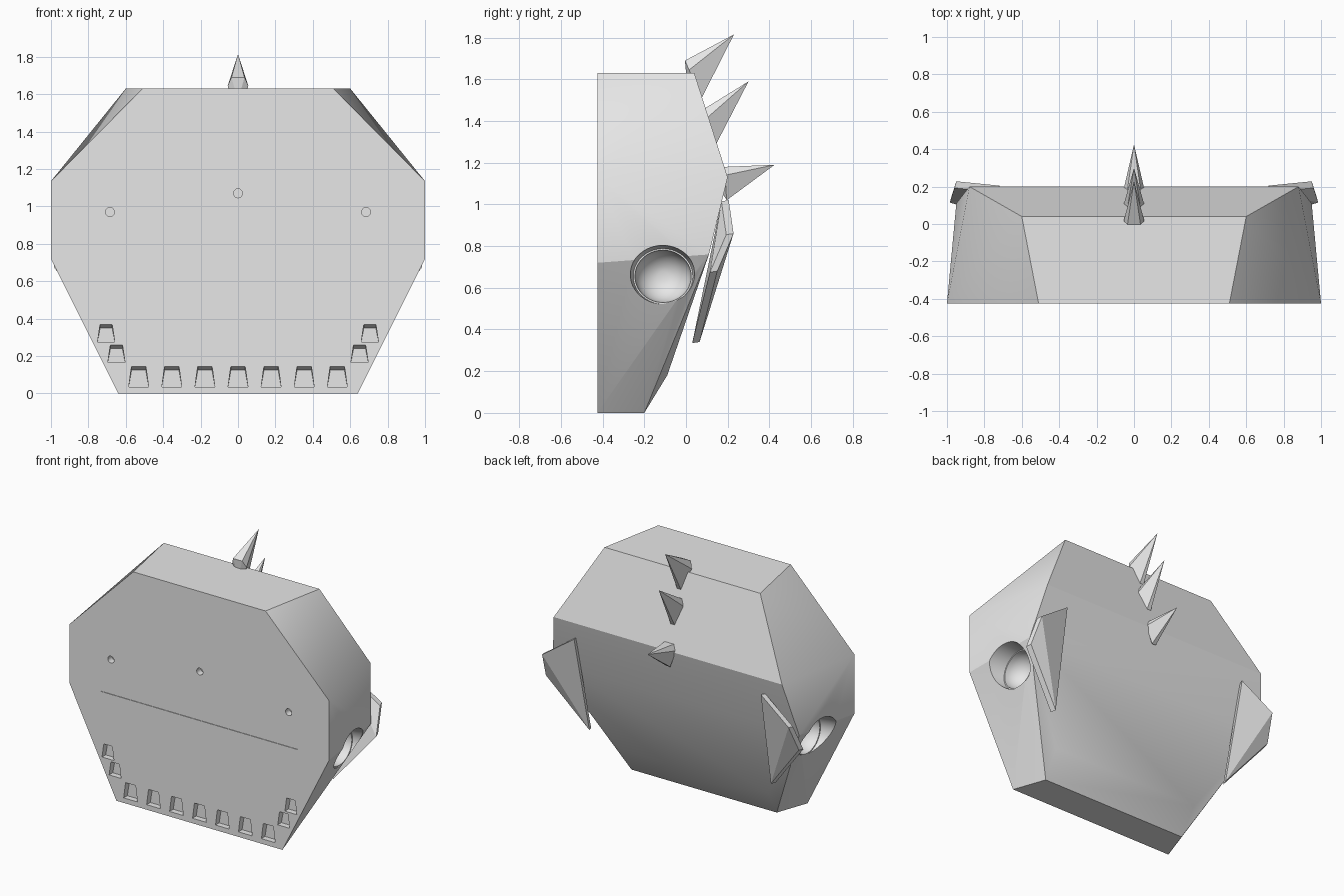
import bpy, bmesh
from math import sin, cos, pi, radians
from mathutils import Vector

if "Cube" in bpy.data.objects:
    bpy.data.objects.remove(bpy.data.objects["Cube"])

grey = bpy.data.materials.new("plain_grey")
grey.use_nodes = True
COLOR = (0.8, 0.8, 0.8, 1)
grey.diffuse_color = COLOR
grey.node_tree.nodes["Principled BSDF"].inputs["Base Color"].default_value = COLOR
FRONT = -0.425


def make_object(name, bm):
    bmesh.ops.recalc_face_normals(bm, faces=bm.faces)
    mesh = bpy.data.meshes.new(name)
    bm.to_mesh(mesh)
    bm.free()
    mesh.materials.append(grey)
    obj = bpy.data.objects.new(name, mesh)
    bpy.context.collection.objects.link(obj)
    return obj


def select(obj):
    bpy.ops.object.select_all(action="DESELECT")
    obj.select_set(True)
    bpy.context.view_layer.objects.active = obj


def add_hull(bm, points):
    verts = [bm.verts.new(p) for p in points]
    result = bmesh.ops.convex_hull(bm, input=verts)
    unused = [v for v in result["geom_interior"] if isinstance(v, bmesh.types.BMVert)]
    bmesh.ops.delete(bm, geom=unused, context="VERTS")


def hull(name, points):
    bm = bmesh.new()
    add_hull(bm, points)
    bmesh.ops.dissolve_limit(bm, angle_limit=radians(1), verts=bm.verts, edges=bm.edges)
    return make_object(name, bm)


def mirrored(points):
    return [(s * x, y, z) for x, y, z in points for s in (-1, 1)]


def cut(target, bm):
    cutter = make_object("cutter", bm)
    cutter.hide_render = True
    mod = target.modifiers.new("cut", "BOOLEAN")
    mod.operation = "DIFFERENCE"
    mod.solver = "EXACT"
    mod.object = cutter
    select(target)
    bpy.ops.object.modifier_apply(modifier=mod.name)
    bpy.data.objects.remove(cutter)


# Faceted head: flat octagonal front, tapering to a bent back
front_ring = [(x, FRONT, z) for x, z in ((0.64, 0), (1, 0.72), (1, 1.135), (0.51, 1.63))]
back_ring = [(0.56, -0.2, 0), (0.57, -0.09, 0.18), (0.95, 0.11, 0.76),
             (0.88, 0.2, 1.13), (0.6, 0.04, 1.63)]
head = hull("head", mirrored(front_ring + back_ring))

# Barely sunken band across the front
bm = bmesh.new()
add_hull(bm, mirrored([(0.76, y, z) for y in (FRONT - 0.05, FRONT + 0.004) for z in (0.73, 1.135)]))
cut(head, bm)

# Small drilled holes and tapered tooth slots
bm = bmesh.new()
for x, z in ((-0.685, 0.97), (0, 1.07), (0.685, 0.97)):
    ring = [(x + 0.024 * cos(a * pi / 12), z + 0.024 * sin(a * pi / 12)) for a in range(24)]
    add_hull(bm, [(px, y, pz) for px, pz in ring for y in (FRONT - 0.05, FRONT + 0.05)])


def tooth_slot(x, z, height, low, high):
    points = []
    for y, drop in ((FRONT - 0.01, -0.005), (FRONT + 0.04, 0.02)):
        for s in (-1, 1):
            points += [(x + s * low, y, z), (x + s * high, y, z + height - drop)]
    add_hull(bm, points)


for i in range(-3, 4):
    tooth_slot(i * 0.177, 0.035, 0.11, 0.053, 0.038)
for side in (-1, 1):
    tooth_slot(side * 0.65, 0.165, 0.095, 0.046, 0.032)
    tooth_slot(side * 0.705, 0.275, 0.095, 0.046, 0.032)
cut(head, bm)

# Round side sockets: tapered rim, then a bowl
for side in (-1, 1):
    bm = bmesh.new()
    bowl = [(0.86 - 0.13 * sin(a * pi / 16), 0.135 * cos(a * pi / 16)) for a in range(8)]
    rings = []
    for x, r in [(1.1, 0.175), (0.93, 0.155), (0.86, 0.143)] + bowl:
        rings.append([bm.verts.new((side * x, -0.11 + r * cos(t * pi / 20),
                                    0.655 + 0.93 * r * sin(t * pi / 20))) for t in range(40)])
    for a, b in zip(rings, rings[1:]):
        for i in range(40):
            j = (i + 1) % 40
            bm.faces.new((a[i], a[j], b[j], b[i]))
    bm.faces.new(rings[0])
    bm.faces.new(rings[-1])
    cut(head, bm)
select(head)
bpy.ops.object.shade_smooth_by_angle(angle=radians(25))

# Spikes down the middle of the back: (top, lower end, tip) as y, z
spikes = {
    "upper_spike": ((-0.005, 1.69), (0.075, 1.51), (0.23, 1.815)),
    "middle_spike": ((0.09, 1.46), (0.145, 1.29), (0.3, 1.59)),
    "lower_spike": ((0.185, 1.18), (0.195, 1.02), (0.425, 1.19)),
}
for name, (top, low, tip) in spikes.items():
    top, low, tip = (Vector((0, *p)) for p in (top, low, tip))
    shoulder = top.lerp(low, 0.25)
    inner = (top + low) / 2 - (tip - (top + low) / 2) * 0.15
    wide, narrow, foot = Vector((0.055, 0, 0)), Vector((0.035, 0, 0)), Vector((0.015, 0, 0))
    hull(name, [tip, inner, top + narrow, top - narrow, shoulder + wide,
                shoulder - wide, low + foot, low - foot])

# Ear fins: slanted plates on the back corners
fin = [(0.72, 0.205, 1.02), (0.95, 0.228, 0.86), (0.975, 0.15, 0.68), (0.7, 0.065, 0.34)]
for side, name in ((1, "left_fin"), (-1, "right_fin")):
    points = []
    for x, y, z in fin:
        points += [(side * x, y, z), (side * (x + 0.01), y - 0.035, z - 0.005)]
    hull(name, points)
